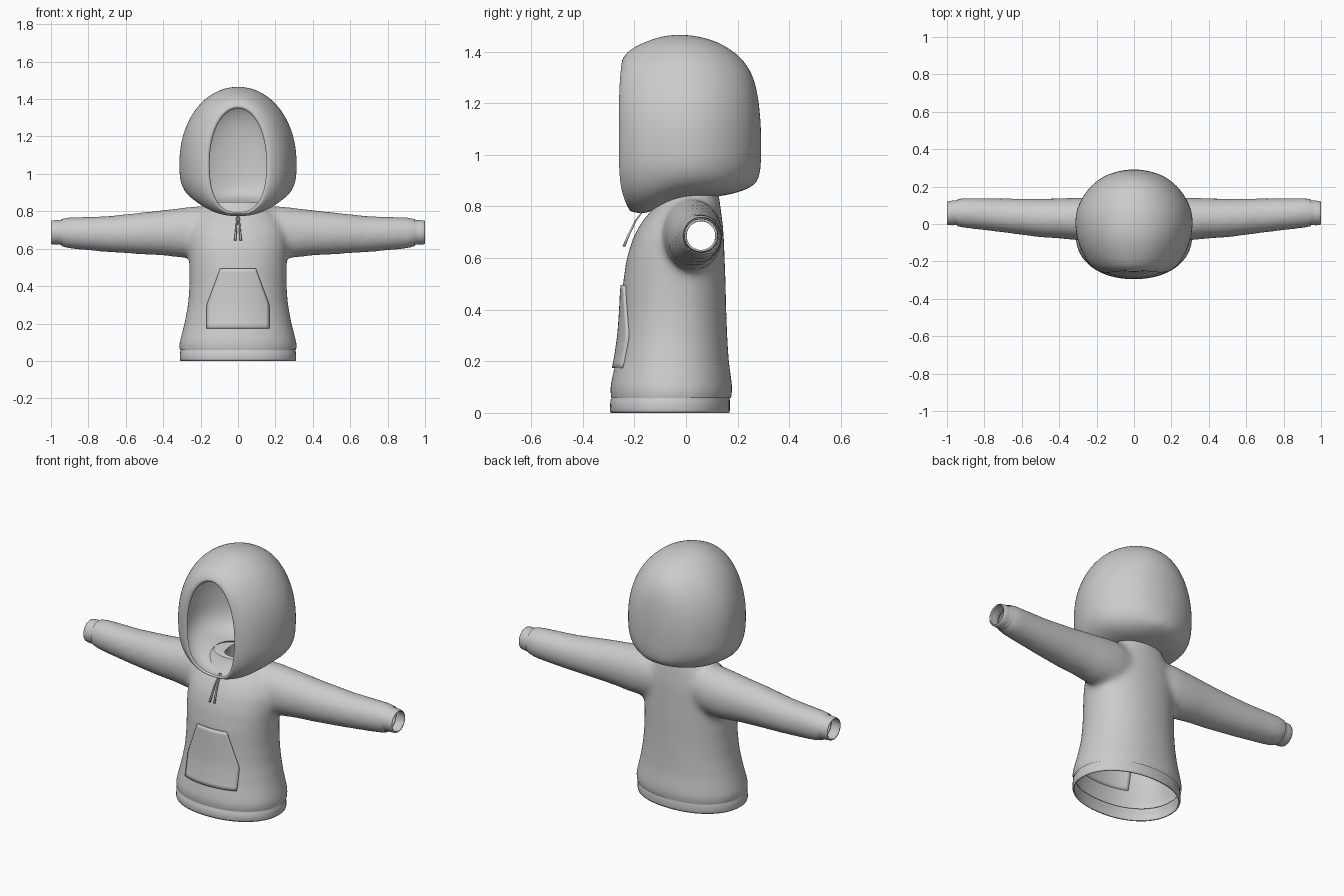
import bpy, bmesh, math
from mathutils import Vector
from mathutils.bvhtree import BVHTree

if "Cube" in bpy.data.objects:
    bpy.data.objects.remove(bpy.data.objects["Cube"])


def oval(t, n=2.0):
    """Unit superellipse point at angle t."""
    c, s = math.cos(t), math.sin(t)
    return (math.copysign(abs(c) ** (2 / n), c), math.copysign(abs(s) ** (2 / n), s))


def add_object(name, bm):
    mesh = bpy.data.meshes.new(name)
    bm.to_mesh(mesh)
    bm.free()
    mesh.shade_smooth()
    ob = bpy.data.objects.new(name, mesh)
    bpy.context.collection.objects.link(ob)
    return ob


def loft(bm, rings, cap=False):
    rows = [[bm.verts.new(p) for p in ring] for ring in rings]
    for a, b in zip(rows, rows[1:]):
        for i in range(len(a)):
            j = (i + 1) % len(a)
            bm.faces.new((a[i], a[j], b[j], b[i]))
    if cap:
        bm.faces.new(rows[0][::-1])
        bm.faces.new(rows[-1])
    return rows


def angles(count):
    return [2 * math.pi * i / count for i in range(count)]


def torso_ring(z, hw, yf, yb, n=2.15):
    pts = [oval(t, n) for t in angles(64)]
    return [Vector((hw * a, (yf + yb) / 2 + (yb - yf) / 2 * b, z)) for a, b in pts]


def sleeve_ring(side, x, yc, ry, zc, rz):
    return [Vector((side * x, yc + ry * math.cos(t), zc + rz * math.sin(t))) for t in angles(40)]


def thicken(ob, amount):
    m = ob.modifiers.new("thickness", "SOLIDIFY")
    m.thickness = amount
    m.offset = -1


# Body: torso and both sleeves, fused into one hollow shell
bm = bmesh.new()
torso = [(.02, .305, -.285, .17), (.06, .312, -.29, .175), (.085, .317, -.297, .182),
         (.13, .305, -.288, .176), (.2, .287, -.272, .166), (.3, .268, -.257, .16),
         (.4, .26, -.25, .156), (.5, .26, -.245, .154), (.6, .265, -.23, .15),
         (.68, .262, -.205, .147), (.74, .24, -.172, .142), (.79, .205, -.13, .135),
         (.83, .165, -.1, .13), (.86, .135, -.09, .125), (.9, .125, -.085, .12)]
loft(bm, [torso_ring(*r) for r in torso], cap=True)
sleeve = [(.05, .02, .1, .7, .11), (.2, .024, .118, .69, .14), (.3, .027, .115, .685, .134),
          (.4, .03, .108, .685, .122), (.5, .032, .104, .682, .114), (.7, .046, .092, .678, .097),
          (.88, .058, .083, .683, .086), (.925, .06, .081, .685, .082),
          (.945, .06, .074, .687, .074), (.98, .06, .068, .688, .068)]
for side in (-1, 1):
    loft(bm, [sleeve_ring(side, *r) for r in sleeve], cap=True)
bmesh.ops.recalc_face_normals(bm, faces=bm.faces)
raw = add_object("body_raw", bm)
remesh = raw.modifiers.new("fuse", "REMESH")
remesh.mode = "VOXEL"
remesh.voxel_size = .013
bm = bmesh.new()
bm.from_object(raw, bpy.context.evaluated_depsgraph_get())
bpy.data.objects.remove(raw)
for _ in range(12):
    bmesh.ops.smooth_vert(bm, verts=bm.verts, factor=.5, use_axis_x=True, use_axis_y=True, use_axis_z=True)
# open the hem, the wrists and the neck
for co, no in (((0, 0, .058), (0, 0, -1)), ((.945, 0, 0), (1, 0, 0)),
               ((-.945, 0, 0), (-1, 0, 0)), ((0, 0, .85), (0, 0, 1))):
    bmesh.ops.bisect_plane(bm, geom=bm.verts[:] + bm.edges[:] + bm.faces[:],
                           plane_co=co, plane_no=no, clear_outer=True)
bm.normal_update()
surface = BVHTree.FromBMesh(bm)
add_object("body", bm)

# Hem band
bm = bmesh.new()
loft(bm, [torso_ring(*r) for r in ((0, .308, -.292, .168), (.01, .311, -.295, .17),
                                   (.05, .309, -.293, .17), (.06, .303, -.285, .167),
                                   (.068, .306, -.287, .17))])
bmesh.ops.recalc_face_normals(bm, faces=bm.faces)
thicken(add_object("hem_band", bm), .008)

# Wrist cuffs
for side, word in ((-1, "left"), (1, "right")):
    bm = bmesh.new()
    loft(bm, [sleeve_ring(side, *r) for r in ((.938, .06, .072, .687, .072), (.95, .06, .065, .687, .065),
                                              (.97, .059, .066, .687, .066), (.992, .058, .064, .687, .064),
                                              (1.0, .058, .061, .687, .061))])
    bmesh.ops.recalc_face_normals(bm, faces=bm.faces)
    thicken(add_object(word + "_cuff", bm), .006)


# Hood: rings from the face opening back to a pole
def hood_ring(y, hw, top, bottom, n, lift):
    mid = max(1.06, bottom + .02)
    ring = []
    for t in angles(48):
        upper = math.sin(t) >= 0
        a, b = oval(t, 2.05 if upper else n)
        shift = .012 * b ** 4 if upper else lift * b ** 4
        if y > -.25:
            shift = 0 if upper else shift
        ring.append(Vector((hw * a, y + shift, mid + b * ((top - mid) if upper else (mid - bottom)))))
    return ring


hood = [(-.25, .152, 1.35, .795, 2.5, .04), (-.265, .16, 1.36, .785, 2.5, .04),
        (-.25, .198, 1.385, .776, 2.5, .05), (-.22, .236, 1.407, .772, 2.5, .05),
        (-.17, .27, 1.434, .778, 2.6, .03), (-.1, .299, 1.46, .8, 2.8, 0),
        (-.03, .314, 1.469, .828, 3.2, 0), (.05, .315, 1.461, .838, 3.3, 0),
        (.12, .29, 1.44, .838, 3.2, 0), (.18, .252, 1.406, .848, 3, 0),
        (.23, .202, 1.36, .864, 2.8, 0), (.263, .147, 1.3, .882, 2.6, 0),
        (.281, .09, 1.22, .905, 2.4, 0), (.29, .04, 1.12, .95, 2.2, 0)]
bm = bmesh.new()
rows = loft(bm, [hood_ring(*r) for r in hood])
pole = bm.verts.new((0, .291, 1.04))
last = rows[-1]
for i in range(len(last)):
    bm.faces.new((last[i], last[(i + 1) % len(last)], pole))
bmesh.ops.recalc_face_normals(bm, faces=bm.faces)
neck = []
for f in bm.faces:
    c = f.calc_center_median()
    if c.z < .9 and math.hypot(c.x, c.y - .03) < .1:
        neck.append(f)
bmesh.ops.delete(bm, geom=neck, context="FACES")
hood_ob = add_object("hood", bm)
sub = hood_ob.modifiers.new("smooth", "SUBSURF")
sub.levels = sub.render_levels = 2

# Front pocket, laid on the body surface
bm = bmesh.new()
grid = []
for r in range(17):
    z = .175 + .32 * r / 16
    half = .168 if z < .3 else .168 - .073 * (z - .3) / .195
    row = []
    for c in range(21):
        x = half * (c / 10 - 1)
        hit = surface.ray_cast(Vector((x, -1, z)), Vector((0, 1, 0)))[0]
        row.append(bm.verts.new((x, hit.y - .01, z)))
    grid.append(row)
for a, b in zip(grid, grid[1:]):
    for i in range(20):
        bm.faces.new((a[i], a[i + 1], b[i + 1], b[i]))
pocket = add_object("front_pocket", bm)
thicken(pocket, .013)
with bpy.context.temp_override(object=pocket, active_object=pocket, selected_objects=[pocket],
                               selected_editable_objects=[pocket]):
    bpy.ops.object.shade_smooth_by_angle()

# Drawstrings
for side, word in ((-1, "left"), (1, "right")):
    path = [Vector((side * .004, -.165, .785)), Vector((side * .007, -.195, .745)),
            Vector((side * .011, -.222, .69)), Vector((side * .015, -.241, .645))]
    bm = bmesh.new()
    loft(bm, [[p + Vector((r * math.cos(t), r * math.sin(t), 0)) for t in angles(10)]
              for p, r in zip(path, (.004, .004, .005, .006))], cap=True)
    bmesh.ops.recalc_face_normals(bm, faces=bm.faces)
    add_object(word + "_drawstring", bm)
